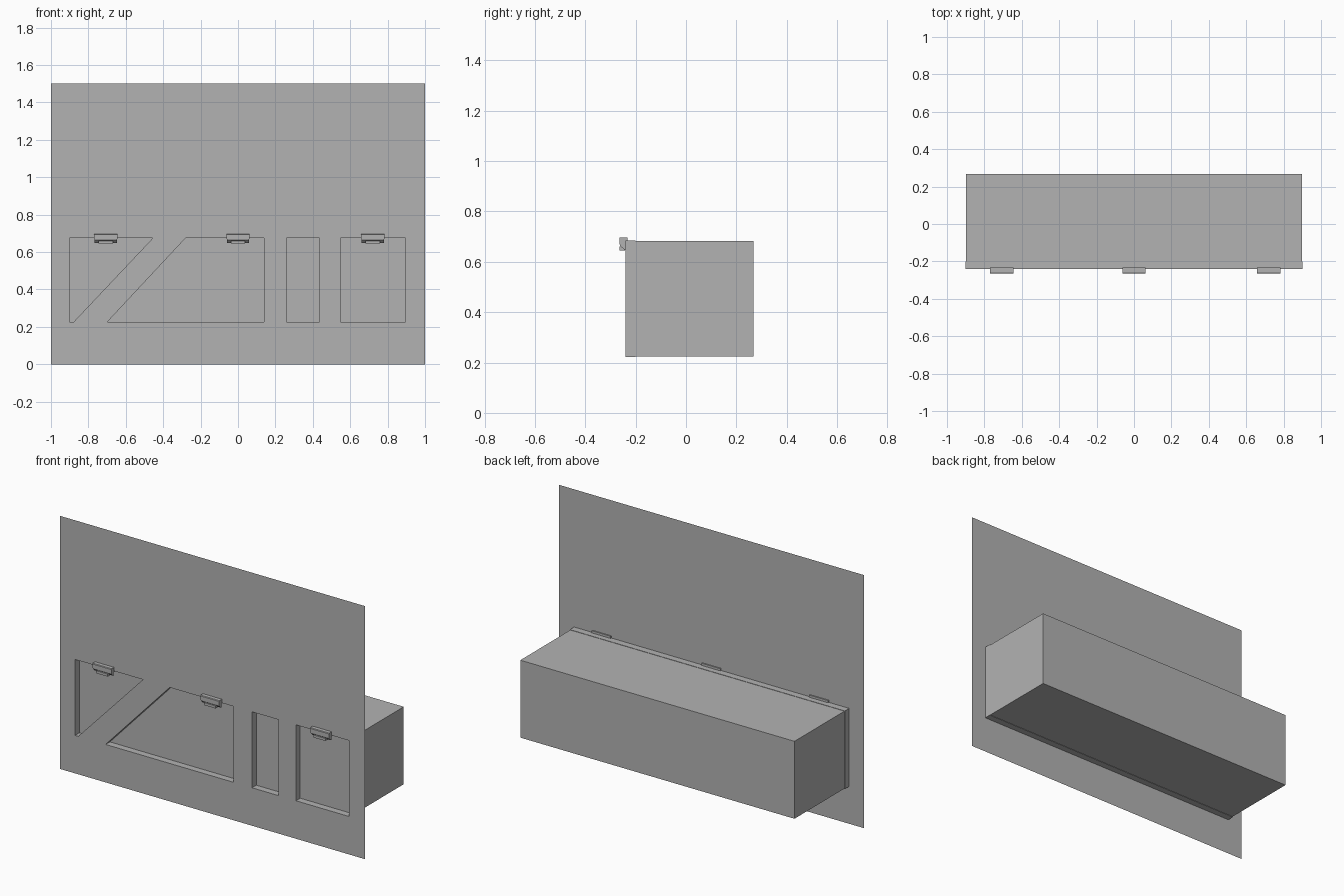
import bpy, bmesh
from mathutils import Vector

default = bpy.data.objects.get("Cube")
if default:
    bpy.data.objects.remove(default, do_unlink=True)

grey = bpy.data.materials.new("plain_grey")
grey.use_nodes = True
colour = (0.45, 0.45, 0.45, 1)
grey.diffuse_color = colour
grey.node_tree.nodes["Principled BSDF"].inputs["Base Color"].default_value = colour

FRONT, PANE, BACK = -0.24, -0.20, 0.268
LOW, HIGH = 0.225, 0.675


def finish(name, bm):
    mesh = bpy.data.meshes.new(name)
    bm.to_mesh(mesh)
    bm.free()
    obj = bpy.data.objects.new(name, mesh)
    mesh.materials.append(grey)
    bpy.context.collection.objects.link(obj)
    return obj


def ring(bm, points, y):
    return [bm.verts.new((x, y, z)) for x, z in points]


def rect(x0, x1, z0=LOW, z1=HIGH):
    return [(x0, z0), (x1, z0), (x1, z1), (x0, z1)]


def tube(bm, a, b, flip=False):
    for i in range(len(a)):
        j = (i + 1) % len(a)
        quad = [a[i], a[j], b[j], b[i]]
        bm.faces.new(quad[::-1] if flip else quad)


def prism(name, profile, x0, x1):
    """Solid with a (y, z) profile running along x."""
    bm = bmesh.new()
    a, b = [[bm.verts.new((x, y, z)) for y, z in profile] for x in (x0, x1)]
    bm.faces.new(a)
    bm.faces.new(b)
    tube(bm, a, b)
    bmesh.ops.recalc_face_normals(bm, faces=bm.faces[:])
    return finish(name, bm)


openings = {
    "triangle": [(-0.90, LOW), (-0.88, LOW), (-0.455, HIGH), (-0.90, HIGH)],
    "slanted": [(-0.70, LOW), (0.14, LOW), (0.14, HIGH), (-0.28, HIGH)],
    "narrow": rect(0.26, 0.435),
    "square": rect(0.548, 0.895),
}

# Thin wall sheet with four openings
bm = bmesh.new()
for outline in [rect(-1, 1, 0, 1.5), *openings.values()]:
    loop = ring(bm, outline, FRONT)
    for i, v in enumerate(loop):
        bm.edges.new((v, loop[(i + 1) % len(loop)]))
bmesh.ops.triangle_fill(bm, edges=bm.edges[:], use_beauty=True,
                        normal=Vector((0, -1, 0)))
for f in bm.faces:
    f.normal_update()
    if f.normal.y > 0:
        f.normal_flip()
finish("wall_sheet", bm)

# Shallow recess behind each opening
for name, outline in openings.items():
    bm = bmesh.new()
    a, b = ring(bm, outline, FRONT), ring(bm, outline, PANE)
    tube(bm, a, b)
    bm.faces.new(b)
    finish(name + "_recess", bm)

# Collar against the wall, then the long box behind it
bm = bmesh.new()
outer = rect(-0.902, 0.902, 0.221, 0.684)
inner = rect(-0.899, 0.899, 0.223, 0.682)
a, b = ring(bm, outer, FRONT), ring(bm, outer, PANE)
c, d = ring(bm, inner, PANE), ring(bm, inner, BACK)
for near, far in ((a, b), (b, c), (c, d)):
    tube(bm, near, far, flip=True)
bm.faces.new(d[::-1])
finish("rear_box", bm)

# Three latches along the top edge
for side, x in (("right", -0.707), ("middle", 0.0), ("left", 0.72)):
    prism(side + "_latch_cap",
          [(-0.265, 0.669), (-0.233, 0.669), (-0.233, 0.697), (-0.262, 0.697), (-0.265, 0.693)],
          x - 0.062, x + 0.062)
    prism(side + "_latch_wedge",
          [(-0.262, 0.669), (-0.262, 0.664), (-0.245, 0.648), (FRONT, 0.648), (FRONT, 0.669)],
          x - 0.06, x + 0.06)
    prism(side + "_latch_grip",
          [(-0.265, 0.645), (-0.242, 0.645), (-0.242, 0.66), (-0.265, 0.66)],
          x - 0.038, x + 0.038)
